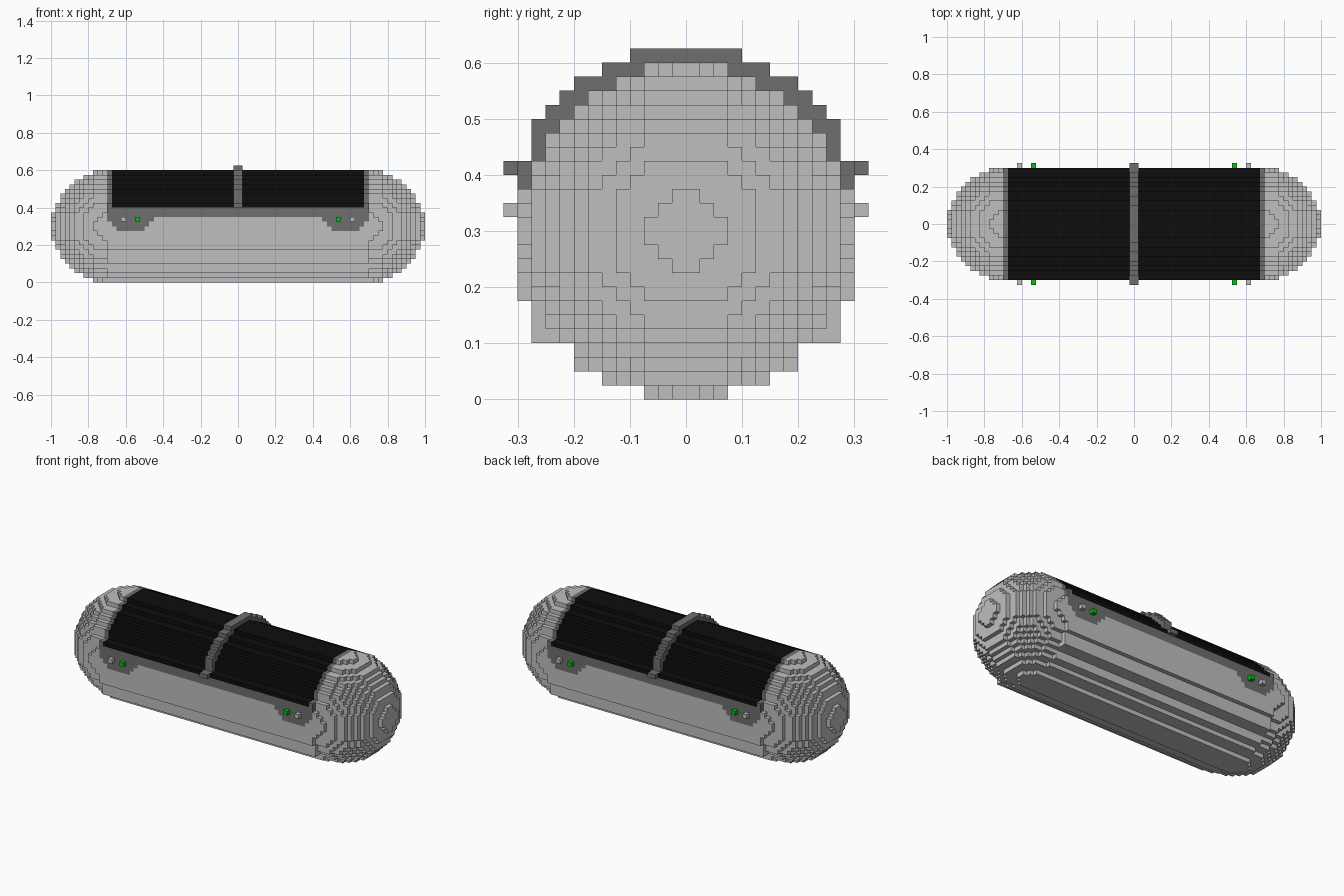
import bpy
import bmesh
import math

old = bpy.data.objects.get("Cube")
if old:
    bpy.data.objects.remove(old, do_unlink=True)

V = 0.025            # block size
CAP = 28             # blocks from the centre to the start of each round end
R2 = 140             # squared radius of the round ends, in blocks


def material(name, rgb):
    m = bpy.data.materials.new(name)
    m.use_nodes = True
    m.diffuse_color = (*rgb, 1)
    bsdf = next(n for n in m.node_tree.nodes if n.type == 'BSDF_PRINCIPLED')
    bsdf.inputs["Base Color"].default_value = (*rgb, 1)
    bsdf.inputs["Roughness"].default_value = 0.7
    return m


MATS = {
    "hull": material("light grey", (0.52, 0.52, 0.52)),
    "trim": material("dark grey", (0.156, 0.156, 0.156)),
    "canopy": material("black", (0.004, 0.004, 0.004)),
    "green": material("green", (0.003, 0.5, 0.006)),
}

# Half widths of the straight body, row by row: stepped belly, then upright sides
BELLY = [3, 6, 8, 8, 11, 11, 11] + [12] * 10
# Half widths of the strap over the canopy, from its foot up to its crown
STRAP = [13, 11, 11, 11, 10, 9, 8, 6, 4]


def half_width(h):
    if h < len(BELLY):
        return BELLY[h]
    return round(math.sqrt(R2 - (h - 11.5) ** 2))


def is_trim(u, h):
    """Dark surround of the canopy, with a tapered pad near each corner."""
    if h >= 14:
        return True
    drop = 13 - h
    return 0 <= drop <= 2 and 18 + drop < u < 28 - drop


cells = {}
for i in range(-40, 40):
    u = abs(i + 0.5)
    for j in range(-12, 12):
        v = abs(j + 0.5)
        for h in range(24):
            if u < CAP:
                if v > half_width(h):
                    continue
                if u < CAP - 1 and h >= 16:
                    part = "canopy"
                elif is_trim(u, h):
                    part = "trim"
                else:
                    part = "hull"
            else:
                # Spherical ends
                if (u - CAP) ** 2 + v * v + (h - 11.5) ** 2 > R2:
                    continue
                part = "hull"
            cells[i, j, h] = part

# Strap across the middle of the canopy
for row, w in enumerate(STRAP):
    for i in (-1, 0):
        for j in range(-w, w):
            cells[i, j, 16 + row] = "strap"

# Small lamps on the pads, both sides
for j in (-13, 12):
    for i in (21, -22):
        cells[i, j, 13] = "green_lamps"
    for i in (24, -25):
        cells[i, j, 13] = "grey_lamps"

# The six sides of a block: direction and corner offsets
SIDES = [
    ((1, 0, 0), [(1, 0, 0), (1, 1, 0), (1, 1, 1), (1, 0, 1)]),
    ((-1, 0, 0), [(0, 0, 0), (0, 0, 1), (0, 1, 1), (0, 1, 0)]),
    ((0, 1, 0), [(0, 1, 0), (0, 1, 1), (1, 1, 1), (1, 1, 0)]),
    ((0, -1, 0), [(0, 0, 0), (1, 0, 0), (1, 0, 1), (0, 0, 1)]),
    ((0, 0, 1), [(0, 0, 1), (1, 0, 1), (1, 1, 1), (0, 1, 1)]),
    ((0, 0, -1), [(0, 0, 0), (0, 1, 0), (1, 1, 0), (1, 0, 0)]),
]


def build(name, mat):
    """Skin the exposed sides of all blocks in one part."""
    bm = bmesh.new()
    verts = {}

    def vert(p):
        if p not in verts:
            verts[p] = bm.verts.new([c * V for c in p])
        return verts[p]

    for c, part in cells.items():
        if part != name:
            continue
        for d, corners in SIDES:
            if (c[0] + d[0], c[1] + d[1], c[2] + d[2]) in cells:
                continue
            bm.faces.new([vert((c[0] + a, c[1] + b, c[2] + e))
                          for a, b, e in corners])
    # Merge the flat areas into large faces
    bmesh.ops.dissolve_limit(bm, angle_limit=0.01, verts=bm.verts[:],
                             edges=bm.edges[:])
    mesh = bpy.data.meshes.new(name)
    bm.to_mesh(mesh)
    bm.free()
    mesh.materials.append(MATS[mat])
    bpy.context.collection.objects.link(bpy.data.objects.new(name, mesh))


build("hull", "hull")
build("trim", "trim")
build("canopy", "canopy")
build("strap", "trim")
build("green_lamps", "green")
build("grey_lamps", "hull")
